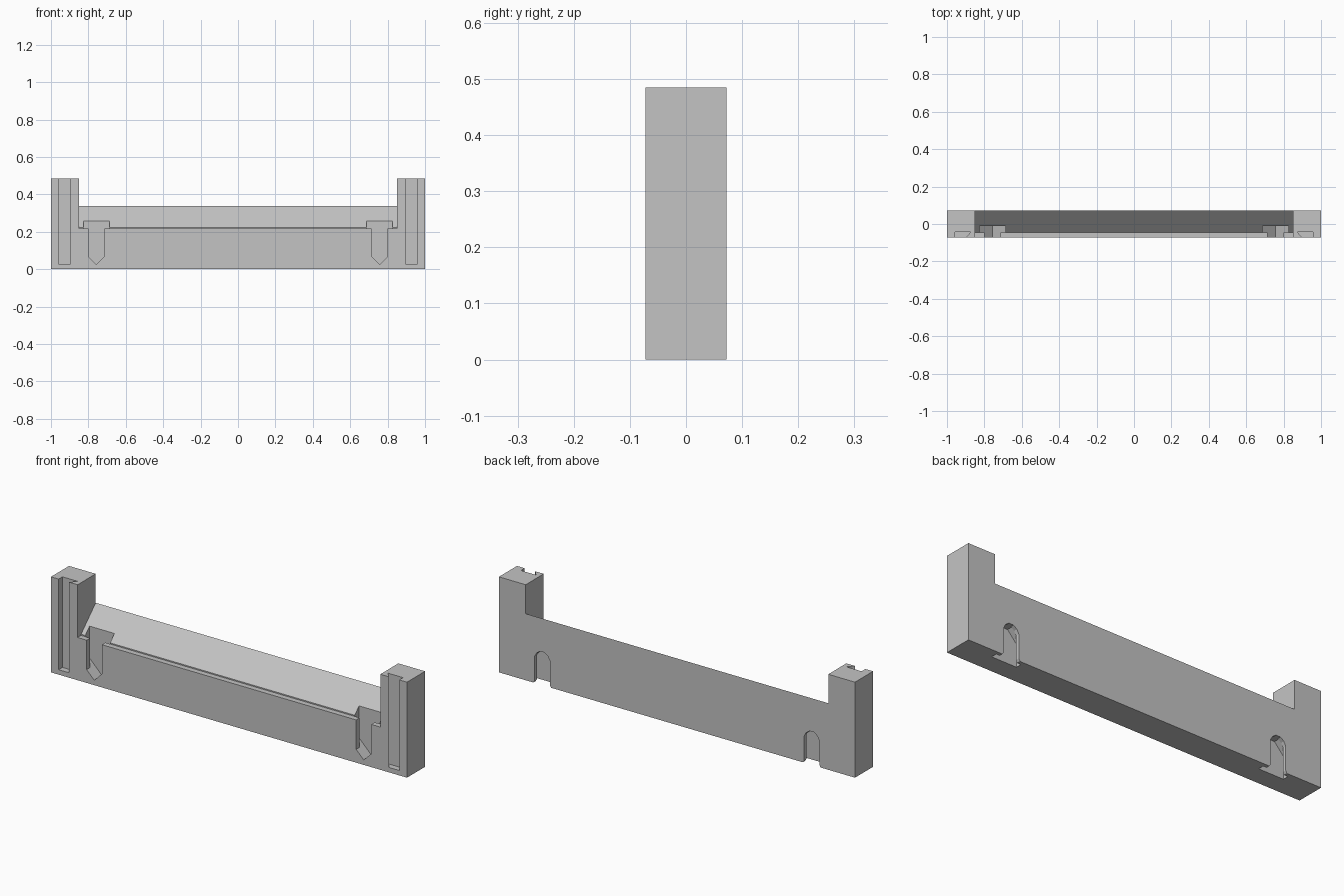
import bpy, bmesh
from mathutils import Vector

if "Cube" in bpy.data.objects:
    bpy.data.objects.remove(bpy.data.objects["Cube"], do_unlink=True)

HALF_D = 0.0725
AXES = {"x": lambda a, b, t: (t, a, b),
        "y": lambda a, b, t: (a, t, b),
        "z": lambda a, b, t: (a, b, t)}

grey = bpy.data.materials.new("plain_grey")
grey.use_nodes = True
grey.diffuse_color = (0.55, 0.55, 0.55, 1)
grey.node_tree.nodes["Principled BSDF"].inputs["Base Color"].default_value = (0.55, 0.55, 0.55, 1)


def prism(name, profile, axis, lo, hi):
    """Extrude a 2D profile along an axis."""
    bm = bmesh.new()
    place = AXES[axis]
    face = bm.faces.new([bm.verts.new(place(a, b, lo)) for a, b in profile])
    ext = bmesh.ops.extrude_face_region(bm, geom=[face])["geom"]
    shift = Vector(place(0, 0, hi - lo))
    bmesh.ops.translate(bm, vec=shift, verts=[v for v in ext if isinstance(v, bmesh.types.BMVert)])
    bmesh.ops.recalc_face_normals(bm, faces=bm.faces)
    mesh = bpy.data.meshes.new(name)
    bm.to_mesh(mesh)
    bm.free()
    mesh.materials.append(grey)
    obj = bpy.data.objects.new(name, mesh)
    bpy.context.collection.objects.link(obj)
    return obj


def cut(body, cutter):
    """Subtract a cutter and discard it."""
    mod = body.modifiers.new("cut", "BOOLEAN")
    mod.operation = "DIFFERENCE"
    mod.solver = "EXACT"
    mod.object = cutter
    bpy.context.view_layer.objects.active = body
    bpy.ops.object.modifier_apply(modifier=mod.name)
    bpy.data.objects.remove(cutter, do_unlink=True)


def symmetric(half, x):
    """Close a right-hand outline into a full one centred on x."""
    left = [(-a, b) for a, b in reversed(half) if a > 0]
    return [(x + a, b) for a, b in half + left]


# Solid block
body = prism("bracket_body", [(-1, 0), (1, 0), (1, 0.485), (-1, 0.485)], "y", -HALF_D, HALF_D)

# Space between the end posts: front ledge and sloping top
cut(body, prism("top_cutter", [(-0.2, 0.217), (-0.045, 0.217), (-0.045, 0.223),
                               (HALF_D, 0.338), (0.2, 0.463), (0.2, 0.8), (-0.2, 0.8)],
                "x", -0.85, 0.85))

STEM, WIDE, SLOT_X = 0.0425, 0.07, 0.757
for s in (-1, 1):
    x = s * SLOT_X

    # Front slot: wide channel behind a lip, with a pointed foot
    for half, y0, y1 in ((WIDE, -0.045, -0.01), (STEM, -0.2, -0.03)):
        outline = symmetric([(0, 0.025), (half, 0.025 + half), (half, 0.6)], x)
        cut(body, prism("front_slot_cutter", outline, "y", y0, y1))

    # Back slot: wide channel behind a lip, open at the bottom, with an arched top
    wide = [(WIDE, -0.1), (WIDE, 0.115), (0.02, 0.17)]
    stem = [(0.06, -0.1), (0.05, 0), (STEM, 0.012), (STEM, 0.135), (0.032, 0.155), (0.013, 0.169)]
    cut(body, prism("back_slot_cutter", symmetric(wide, x), "y", 0.024, 0.054))
    cut(body, prism("back_slot_cutter", symmetric(stem, x), "y", 0.04, 0.2))

    # Post groove, undercut on its inner side
    groove = [(0.957, -0.1), (0.957, -0.042), (0.872, -0.042), (0.898, -HALF_D), (0.898, -0.1)]
    cut(body, prism("groove_cutter", [(s * a, b) for a, b in groove], "z", 0.025, 0.6))
